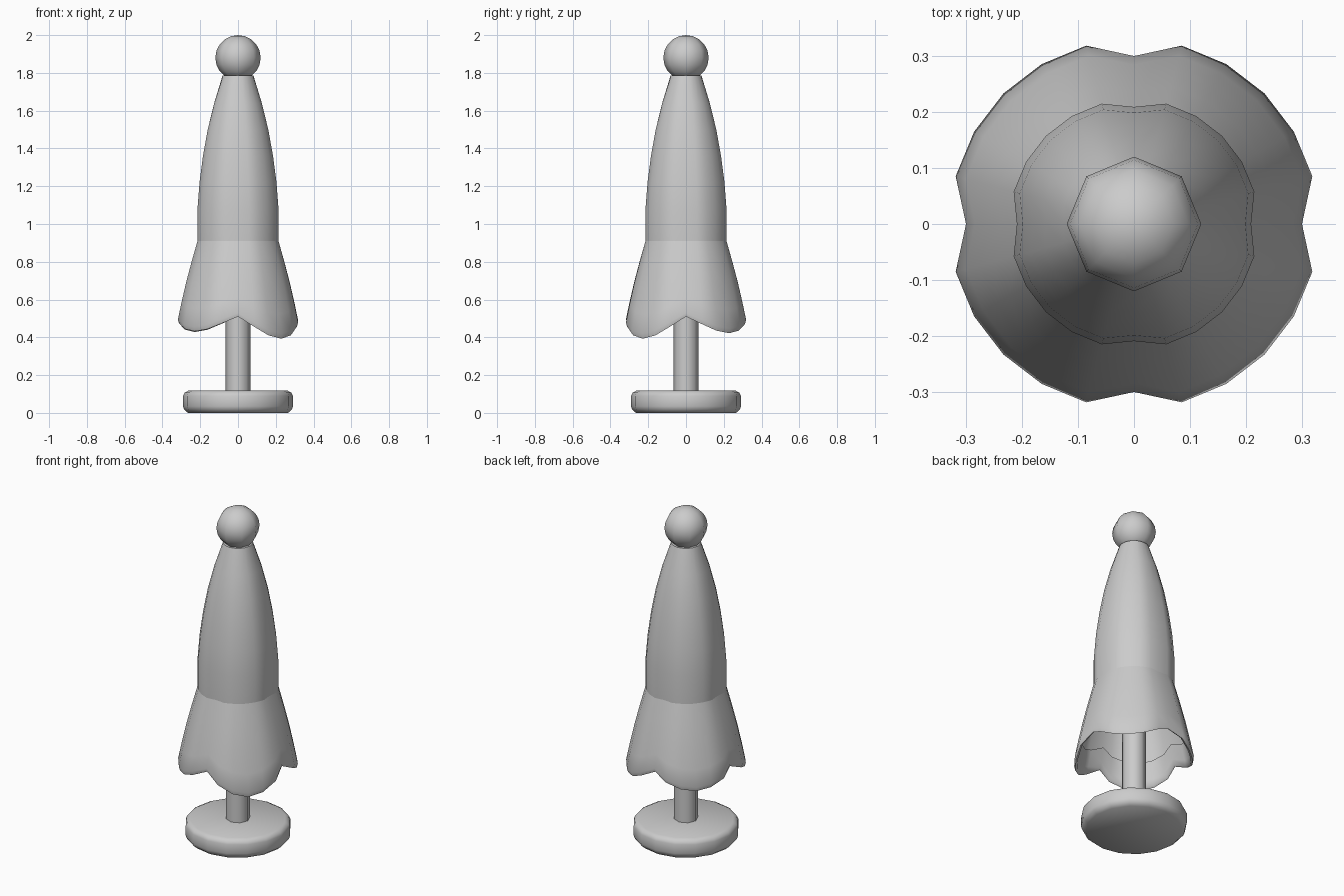
import bpy, bmesh, math

if "Cube" in bpy.data.objects:
    bpy.data.objects.remove(bpy.data.objects["Cube"])

N = 24


def finish(name, bm, angle=50):
    bmesh.ops.recalc_face_normals(bm, faces=bm.faces)
    me = bpy.data.meshes.new(name)
    bm.to_mesh(me)
    bm.free()
    ob = bpy.data.objects.new(name, me)
    bpy.context.collection.objects.link(ob)
    bpy.ops.object.select_all(action='DESELECT')
    ob.select_set(True)
    bpy.context.view_layer.objects.active = ob
    bpy.ops.object.shade_smooth_by_angle(angle=math.radians(angle))
    return ob


def loft(name, rings, cap_start=False, cap_end=False, angle=50):
    """Join rings of points with quads."""
    bm = bmesh.new()
    loops = [[bm.verts.new(p) for p in r] for r in rings]
    for a, b in zip(loops, loops[1:]):
        for i in range(len(a)):
            j = (i + 1) % len(a)
            bm.faces.new((a[i], a[j], b[j], b[i]))
    if cap_start:
        bm.faces.new(loops[0])
    if cap_end:
        bm.faces.new(loops[-1])
    return finish(name, bm, angle)


def circle(r, z, n):
    return [(r * math.cos(2 * math.pi * i / n), r * math.sin(2 * math.pi * i / n), z) for i in range(n)]


def lobed(r, crease, height):
    """Four-lobed ring, pinched on the axes."""
    pts = []
    for i in range(N):
        a = 2 * math.pi * i / N
        k = r * (crease if i % 6 == 0 else 1)
        pts.append((k * math.cos(a), k * math.sin(a), height(i)))
    return pts


# scalloped hem: the lobe at +x -y hangs lowest
DROP = [0, 0.045, 0.085, 0.10, 0.085, 0.045]
LOBE = [0.88, 0.82, 0.78, 1.17]


def hem(i):
    return 0.51 - DROP[i % 6] * LOBE[i // 6]


def between(t):
    return lambda i: 0.91 + (hem(i) - 0.91) * t


# foot and pole
loft("base", [circle(r, z, 16) for r, z in
              [(0.265, 0), (0.285, 0.018), (0.291, 0.035), (0.291, 0.09), (0.283, 0.107), (0.262, 0.118)]],
     True, True)
loft("pole", [circle(0.066, 0.1, 8), circle(0.066, 1.78, 8)], True, True)

# upper folded canopy
upper = [(0.222, 0.94, 0.91), (0.222, 0.94, 1.08), (0.211, 0.94, 1.22), (0.192, 0.94, 1.36),
         (0.166, 0.95, 1.50), (0.130, 0.97, 1.64), (0.082, 1, 1.785)]
loft("upper_canopy", [lobed(r, c, lambda i, z=z: z) for r, c, z in upper], cap_end=True)

# flared skirt with a rounded hem turned up inside
skirt = [(0.222, 0.94, 0), (0.254, 0.93, 0.25), (0.284, 0.92, 0.5), (0.310, 0.915, 0.75),
         (0.329, 0.91, 0.95), (0.323, 0.91, 1.0), (0.312, 0.91, 0.985), (0.305, 0.91, 0.9),
         (0.286, 0.915, 0.68)]
loft("canopy_skirt", [lobed(r, c, between(t)) for r, c, t in skirt], angle=70)

# ball finial
bm = bmesh.new()
bmesh.ops.create_uvsphere(bm, u_segments=8, v_segments=10, radius=0.12)
bmesh.ops.translate(bm, verts=bm.verts, vec=(0, 0, 1.88))
finish("finial_ball", bm, 60)
